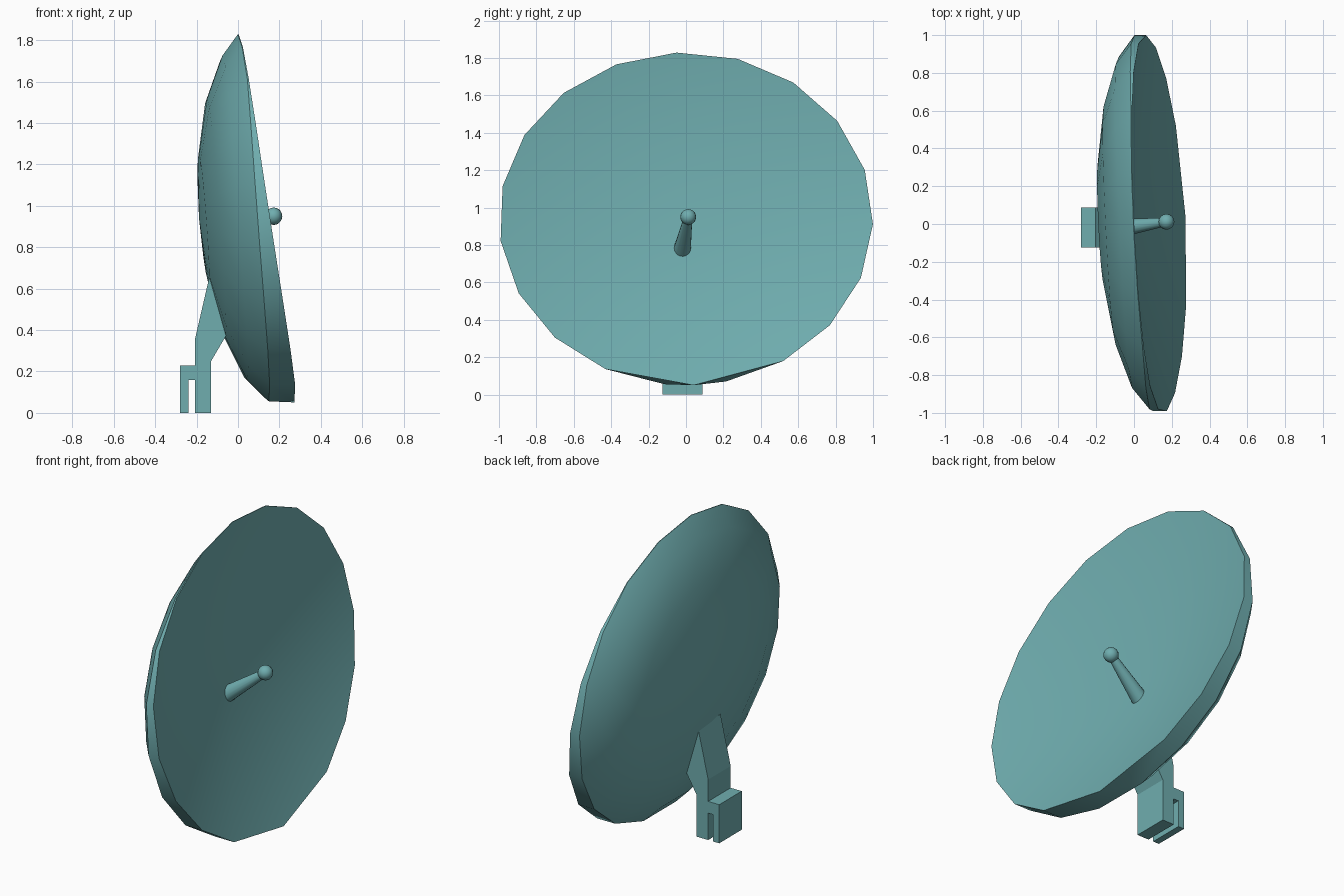
import bpy, bmesh, math
from mathutils import Vector

cube = bpy.data.objects.get("Cube")
if cube:
    bpy.data.objects.remove(cube, do_unlink=True)

COLOR = (0.16, 0.42, 0.43, 1.0)
teal = bpy.data.materials.new("teal_paint")
teal.use_nodes = True
teal.diffuse_color = COLOR
teal.node_tree.nodes["Principled BSDF"].inputs["Base Color"].default_value = COLOR


def finish(bm, name, smooth=True):
    bmesh.ops.remove_doubles(bm, verts=bm.verts, dist=0.0005)
    bmesh.ops.recalc_face_normals(bm, faces=bm.faces)
    mesh = bpy.data.meshes.new(name)
    bm.to_mesh(mesh)
    bm.free()
    mesh.materials.append(teal)
    ob = bpy.data.objects.new(name, mesh)
    bpy.context.collection.objects.link(ob)
    if smooth:
        bpy.ops.object.select_all(action='DESELECT')
        ob.select_set(True)
        bpy.context.view_layer.objects.active = ob
        bpy.ops.object.shade_smooth_by_angle(angle=math.radians(35))
    return ob


# Dish: many-sided bowl facing +x, tilted up, with a conical inner face
SIDES = 19
START = -2.9


def dish_point(degrees, radius, depth):
    a = math.radians(degrees)
    y, up = radius * math.sin(a), radius * math.cos(a)
    z = 0.94 + 0.89 * up
    x = 0.1375 - 0.0475 * y - 0.137 * up - 0.03 * y * y
    if depth:
        x -= max(0.004, depth - 0.07 * up)
    return (x, y, max(z, 0.05))


bm = bmesh.new()
angles = [START + 360 / SIDES * i for i in range(SIDES)]
# the two lowest rim corners are merged into one
rim_angles = [177.7 if i in (9, 10) else a for i, a in enumerate(angles)]
rings = [[bm.verts.new(dish_point(a, 1, 0)) for a in rim_angles]]
for radius, depth in ((1, 0.06), (0.885, 0.155), (0.65, 0.245), (0.34, 0.304)):
    rings.append([bm.verts.new(dish_point(a, radius, depth)) for a in angles])
inner = bm.verts.new((-0.055, -0.015, 0.8))
back = bm.verts.new(dish_point(0, 0, 0.326))
for i in range(SIDES):
    j = (i + 1) % SIDES
    bm.faces.new((inner, rings[0][i], rings[0][j]))
    bm.faces.new((back, rings[-1][j], rings[-1][i]))
    for outer, nxt in zip(rings, rings[1:]):
        bm.faces.new((outer[i], nxt[i], nxt[j], outer[j]))
finish(bm, "dish")

# Feed arm: tapered rod rising from the middle of the dish
foot, tip = Vector((-0.09, -0.025, 0.75)), Vector((0.172, 0.012, 0.95))
axis = tip - foot
bm = bmesh.new()
bmesh.ops.create_cone(bm, cap_ends=True, segments=16, radius1=0.05,
                      radius2=0.022, depth=axis.length)
arm = finish(bm, "feed_arm")
arm.rotation_euler = axis.to_track_quat('Z', 'Y').to_euler()
arm.location = (foot + tip) / 2

# Feed tip: ball on the end of the arm
bm = bmesh.new()
bmesh.ops.create_uvsphere(bm, u_segments=16, v_segments=10, radius=0.042)
finish(bm, "feed_tip").location = tip

# Mount: post with a clip hook, extruded across y
profile = [(-0.28, 0), (-0.24, 0), (-0.24, 0.16), (-0.207, 0.16), (-0.207, 0),
           (-0.13, 0), (-0.13, 0.25), (-0.03, 0.42), (-0.09, 0.65),
           (-0.14, 0.65), (-0.207, 0.36), (-0.207, 0.23), (-0.28, 0.23)]
bm = bmesh.new()
face = bm.faces.new([bm.verts.new((x, -0.125, z)) for x, z in profile])
side = bmesh.ops.extrude_face_region(bm, geom=[face], use_keep_orig=True)
moved = [v for v in side["geom"] if isinstance(v, bmesh.types.BMVert)]
bmesh.ops.translate(bm, verts=moved, vec=(0, 0.212, 0))
finish(bm, "mount_bracket", smooth=False)
